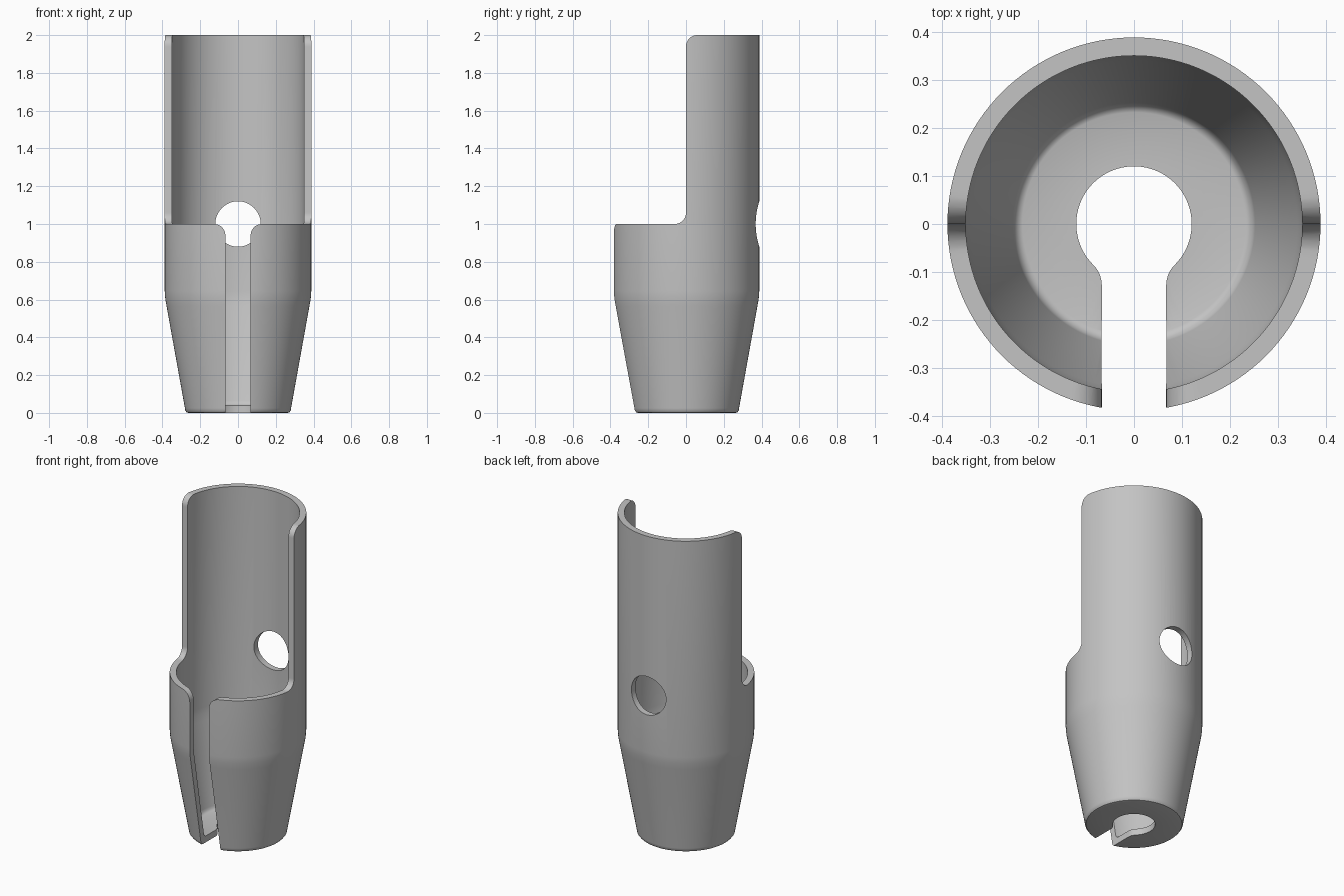
import bpy, bmesh, math
from mathutils import Vector

if "Cube" in bpy.data.objects:
    bpy.data.objects.remove(bpy.data.objects["Cube"])

SEG = 128
SLOT = 0.067      # half width of the front slot
FIL = 0.06        # fillet radius

grey = bpy.data.materials.new("mid_grey")
grey.diffuse_color = (0.55, 0.55, 0.55, 1)
grey.use_nodes = True
grey.node_tree.nodes["Principled BSDF"].inputs["Base Color"].default_value = grey.diffuse_color


def make_object(name, bm):
    bmesh.ops.recalc_face_normals(bm, faces=bm.faces[:])
    mesh = bpy.data.meshes.new(name)
    bm.to_mesh(mesh)
    bm.free()
    ob = bpy.data.objects.new(name, mesh)
    bpy.context.collection.objects.link(ob)
    mesh.materials.append(grey)
    return ob


def arc(cx, cy, r, a0, a1, n=10):
    """Points on an arc, angles in degrees."""
    angs = [math.radians(a0 + (a1 - a0) * i / n) for i in range(n + 1)]
    return [(cx + r * math.cos(a), cy + r * math.sin(a)) for a in angs]


def prism(name, outline, to_3d, offset):
    """Extrude a flat outline along an offset vector."""
    bm = bmesh.new()
    face = bm.faces.new([bm.verts.new(to_3d(a, b)) for a, b in outline])
    ext = bmesh.ops.extrude_face_region(bm, geom=[face])
    verts = [g for g in ext["geom"] if isinstance(g, bmesh.types.BMVert)]
    bmesh.ops.translate(bm, verts=verts, vec=Vector(offset))
    return make_object(name, bm)


def lathe(name, profile):
    """Revolve an (r, z) profile that starts and ends on the axis."""
    bm = bmesh.new()
    rings = []
    for r, z in profile:
        if r == 0:
            rings.append([bm.verts.new((0, 0, z))] * SEG)
        else:
            rings.append([bm.verts.new((r * math.cos(2 * math.pi * i / SEG),
                                        r * math.sin(2 * math.pi * i / SEG), z))
                          for i in range(SEG)])
    for lo, hi in zip(rings, rings[1:]):
        for i in range(SEG):
            j = (i + 1) % SEG
            quad = list(dict.fromkeys([lo[i], lo[j], hi[j], hi[i]]))
            bm.faces.new(quad)
    return make_object(name, bm)


# Tapered cup with a tall straight wall
body = lathe("holder_body", [
    (0, 0), (0.262, 0), (0.272, 0.003), (0.279, 0.012), (0.281, 0.025),
    (0.378, 0.565), (0.385, 0.605), (0.388, 0.645), (0.388, 2.0),
    (0.350, 2.0), (0.350, 0.645), (0.347, 0.605), (0.340, 0.565),
    (0.252, 0.065), (0.248, 0.052), (0.240, 0.043), (0.232, 0.04), (0, 0.04)])

# Open upper front, with a rounded inner corner and a rounded top corner
front_cut = prism(
    "front_opening_cutter",
    [(-1, 1)] + arc(-FIL, 1 + FIL, FIL, -90, 0) + arc(FIL, 2 - FIL, FIL, 180, 90)
    + [(FIL, 2.2), (-1, 2.2)],
    lambda y, z: (-1, y, z), (2, 0, 0))

# Keyhole through the floor
c = SLOT + FIL
cy = -math.sqrt((0.12 + FIL) ** 2 - c ** 2)
a = math.degrees(math.atan2(cy, c))
right_side = [(SLOT, -0.24)] + arc(c, cy, FIL, 180, a + 180, 8)
bulge = arc(0, 0, 0.12, a, 180 - a, 64)[1:-1]
keyhole = prism(
    "floor_keyhole_cutter",
    right_side + bulge + [(-x, y) for x, y in reversed(right_side)],
    lambda x, y: (x, y, -0.1), (0, 0, 0.25))

# Front slot flaring out at its upper end
flare = [(SLOT + 0.0002, -0.1)] + arc(c, 1 - FIL, FIL, 180, 90) + [(c, 1.1)]
slot = prism(
    "front_slot_cutter",
    flare + [(-x, z) for x, z in reversed(flare)],
    lambda x, z: (x, -1, z), (0, 0.8, 0))

# Round hole in the back wall
back_hole = prism(
    "back_hole_cutter", arc(0, 1, 0.12, 0, 360, 64)[:-1],
    lambda x, z: (x, 0.2, z), (0, 0.4, 0))

# Cut everything out and apply
for cutter in (front_cut, keyhole, slot, back_hole):
    mod = body.modifiers.new(cutter.name, "BOOLEAN")
    mod.operation = "DIFFERENCE"
    mod.solver = "EXACT"
    mod.object = cutter
    cutter.hide_render = True
bpy.context.view_layer.objects.active = body
body.select_set(True)
for mod in list(body.modifiers):
    bpy.ops.object.modifier_apply(modifier=mod.name)
for cutter in (front_cut, keyhole, slot, back_hole):
    bpy.data.objects.remove(cutter, do_unlink=True)

bpy.ops.object.shade_smooth_by_angle(angle=math.radians(30))
